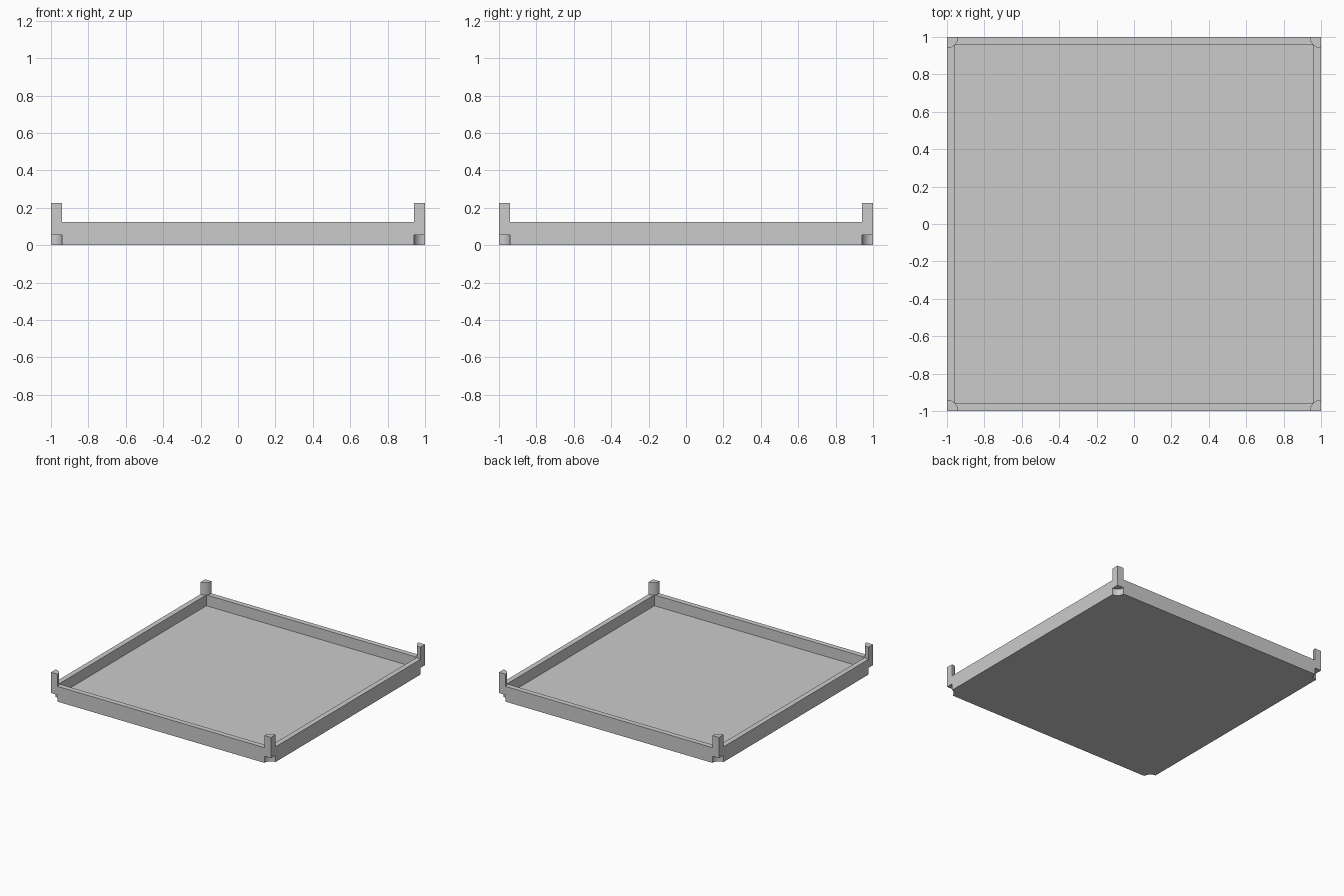
import bpy
import bmesh
from math import cos, sin, pi

default = bpy.data.objects.get("Cube")
if default:
    bpy.data.objects.remove(default, do_unlink=True)

HALF, WALL, RIM = 1.0, 0.043, 0.125
FLOOR, NOTCH, TOP = 0.036, 0.055, 0.225
RADIUS, STEPS = 0.06, 12

grey = bpy.data.materials.new("plain grey")
grey.use_nodes = True
grey.diffuse_color = (0.6, 0.6, 0.6, 1)
grey.node_tree.nodes["Principled BSDF"].inputs["Base Color"].default_value = (0.6, 0.6, 0.6, 1)


def prism(name, outline, z0, z1):
    """Extrude a flat outline from z0 up to z1."""
    bm = bmesh.new()
    face = bm.faces.new([bm.verts.new((x, y, z0)) for x, y in outline])
    new = bmesh.ops.extrude_face_region(bm, geom=[face])["geom"]
    top = [v for v in new if isinstance(v, bmesh.types.BMVert)]
    bmesh.ops.translate(bm, verts=top, vec=(0, 0, z1 - z0))
    bmesh.ops.recalc_face_normals(bm, faces=bm.faces)
    mesh = bpy.data.meshes.new(name)
    bm.to_mesh(mesh)
    bm.free()
    mesh.materials.append(grey)
    obj = bpy.data.objects.new(name, mesh)
    bpy.context.collection.objects.link(obj)
    return obj


def square(h):
    return [(-h, -h), (h, -h), (h, h), (-h, h)]


def smooth(obj):
    bpy.ops.object.select_all(action='DESELECT')
    obj.select_set(True)
    bpy.context.view_layer.objects.active = obj
    bpy.ops.object.shade_smooth_by_angle()


def cut(obj, cutter):
    """Subtract a cutter and discard it."""
    bpy.context.view_layer.objects.active = obj
    mod = obj.modifiers.new("cut", 'BOOLEAN')
    mod.operation, mod.solver, mod.object = 'DIFFERENCE', 'EXACT', cutter
    bpy.ops.object.modifier_apply(modifier=mod.name)
    bpy.data.objects.remove(cutter, do_unlink=True)


# Tray with a raised rim
tray = prism("tray", square(HALF), 0, RIM)
cut(tray, prism("cavity", square(HALF - WALL), FLOOR, RIM + 0.1))

for sx, side in ((-1, "right"), (1, "left")):
    for sy, end in ((-1, "front"), (1, "back")):
        # Rounded socket under each corner
        ring = [(sx * HALF + RADIUS * cos(pi * i / 2 / STEPS),
                 sy * HALF + RADIUS * sin(pi * i / 2 / STEPS)) for i in range(4 * STEPS)]
        cut(tray, prism("socket", ring, -0.1, NOTCH))

        # Quarter-round post standing on the rim
        arc = [(sx * (HALF - RADIUS * cos(pi * i / 2 / STEPS)),
                sy * (HALF - RADIUS * sin(pi * i / 2 / STEPS))) for i in range(STEPS + 1)]
        smooth(prism(f"{end}_{side}_post", [(sx * HALF, sy * HALF)] + arc, RIM, TOP))

smooth(tray)
